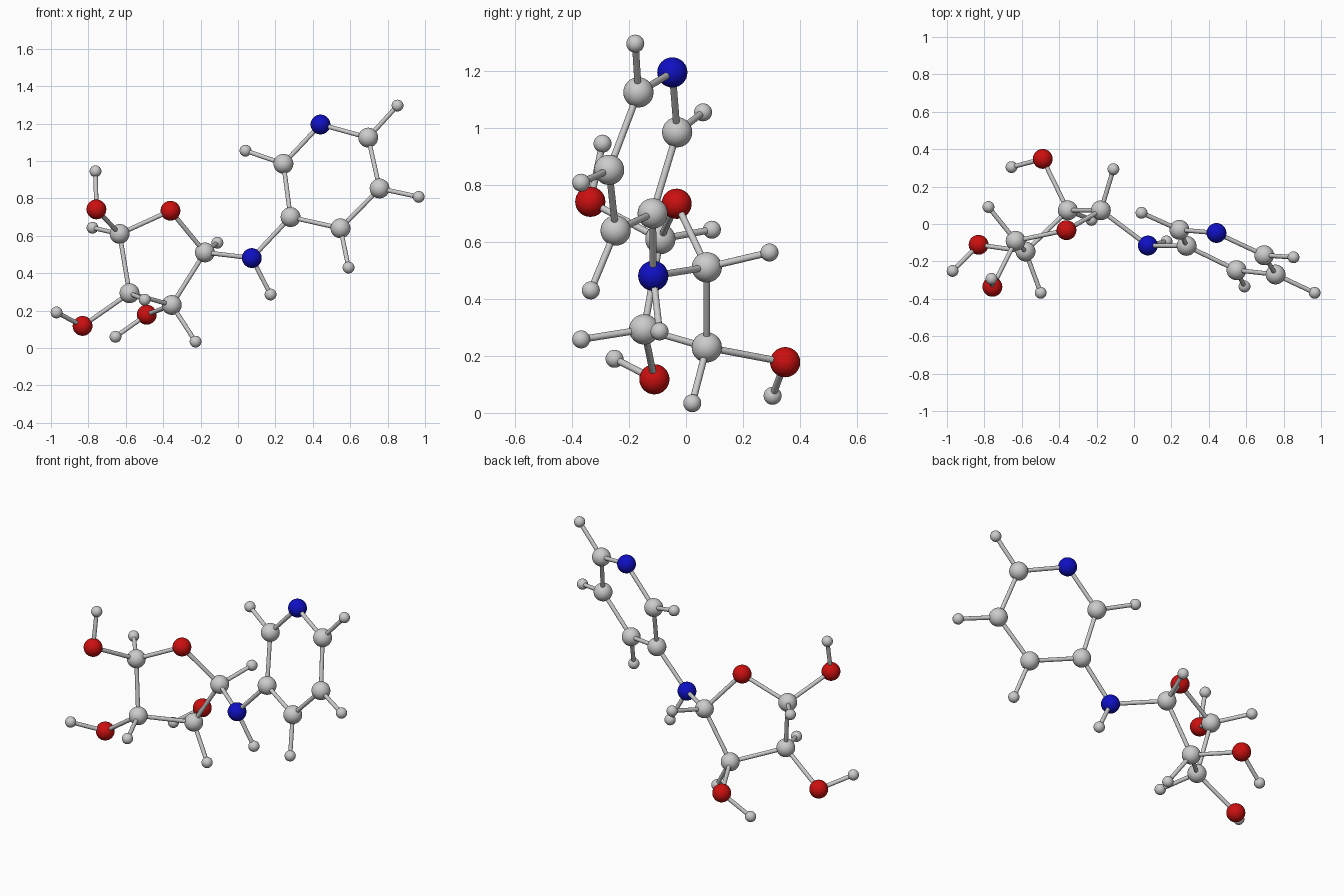
import bpy
from mathutils import Vector

if "Cube" in bpy.data.objects:
    bpy.data.objects.remove(bpy.data.objects["Cube"])

# Atom centres: carbon (C), oxygen (O), nitrogen (N), hydrogen (H)
ATOMS = {
    # five-sided sugar ring
    "C1": (-.177, .073, .511), "C2": (-.354, .073, .23), "C3": (-.58, -.147, .293),
    "C4": (-.633, -.09, .61), "O5": (-.361, -.033, .734),
    # hydroxyl groups
    "O2": (-.488, .348, .178), "O3": (-.831, -.111, .118), "O4": (-.757, -.336, .741),
    "H_O2": (-.655, .304, .06), "H_O3": (-.97, -.251, .19), "H_O4": (-.762, -.293, .945),
    # sugar hydrogens
    "H_C1": (-.11, .293, .563), "H_C2": (-.227, .022, .034),
    "H_C3": (-.499, -.368, .258), "H_C4": (-.778, .091, .643),
    # amine bridge
    "N1": (.074, -.115, .481), "H_N1": (.174, -.093, .286),
    # six-sided aromatic ring
    "C6": (.281, -.117, .7), "C7": (.243, -.031, .985), "N8": (.441, -.048, 1.195),
    "C9": (.696, -.167, 1.125), "C10": (.757, -.27, .853), "C11": (.548, -.247, .64),
    "H_C7": (.04, .06, 1.055), "H_C9": (.853, -.178, 1.296),
    "H_C10": (.966, -.368, .808), "H_C11": (.591, -.334, .43),
}
NAMES = {"C": "carbon", "O": "oxygen", "N": "nitrogen", "H": "hydrogen"}
RADII = {"C": .053, "O": .053, "N": .053, "H": .0315}
BOND_RADIUS = .012


def material(name, color):
    m = bpy.data.materials.new(name)
    m.diffuse_color = color
    m.use_nodes = True
    m.node_tree.nodes["Principled BSDF"].inputs["Base Color"].default_value = m.diffuse_color
    return m


MATS = {"O": material("red", (.6, .005, .005, 1)),
        "N": material("blue", (.005, .005, .55, 1))}


def atom(key, pos):
    kind = key[0]
    bpy.ops.mesh.primitive_uv_sphere_add(segments=32, ring_count=16,
                                         radius=RADII[kind], location=pos)
    ob = bpy.context.object
    ob.name = f"{NAMES[kind]}_atom_{key}"
    bpy.ops.object.shade_smooth()
    if kind in MATS:
        ob.data.materials.append(MATS[kind])


def bond(a, b):
    p, q = Vector(ATOMS[a]), Vector(ATOMS[b])
    d = q - p
    bpy.ops.mesh.primitive_cylinder_add(vertices=16, radius=BOND_RADIUS,
                                        depth=d.length, location=(p + q) / 2)
    ob = bpy.context.object
    ob.name = f"bond_{a}_{b}"
    ob.rotation_euler = d.to_track_quat('Z', 'Y').to_euler()
    bpy.ops.object.shade_smooth_by_angle()


# Atoms
for key, pos in ATOMS.items():
    atom(key, pos)

# Ring bonds
for ring in (["C1", "C2", "C3", "C4", "O5"],
             ["C6", "C7", "N8", "C9", "C10", "C11"]):
    for a, b in zip(ring, ring[1:] + ring[:1]):
        bond(a, b)

# Bridge and hydroxyl bonds
for a, b in (("C1", "N1"), ("N1", "C6"), ("C2", "O2"), ("C3", "O3"), ("C4", "O4")):
    bond(a, b)

# Hydrogen bonds: each hydrogen is named after its parent atom
for key in ATOMS:
    if key.startswith("H_"):
        bond(key[2:], key)
